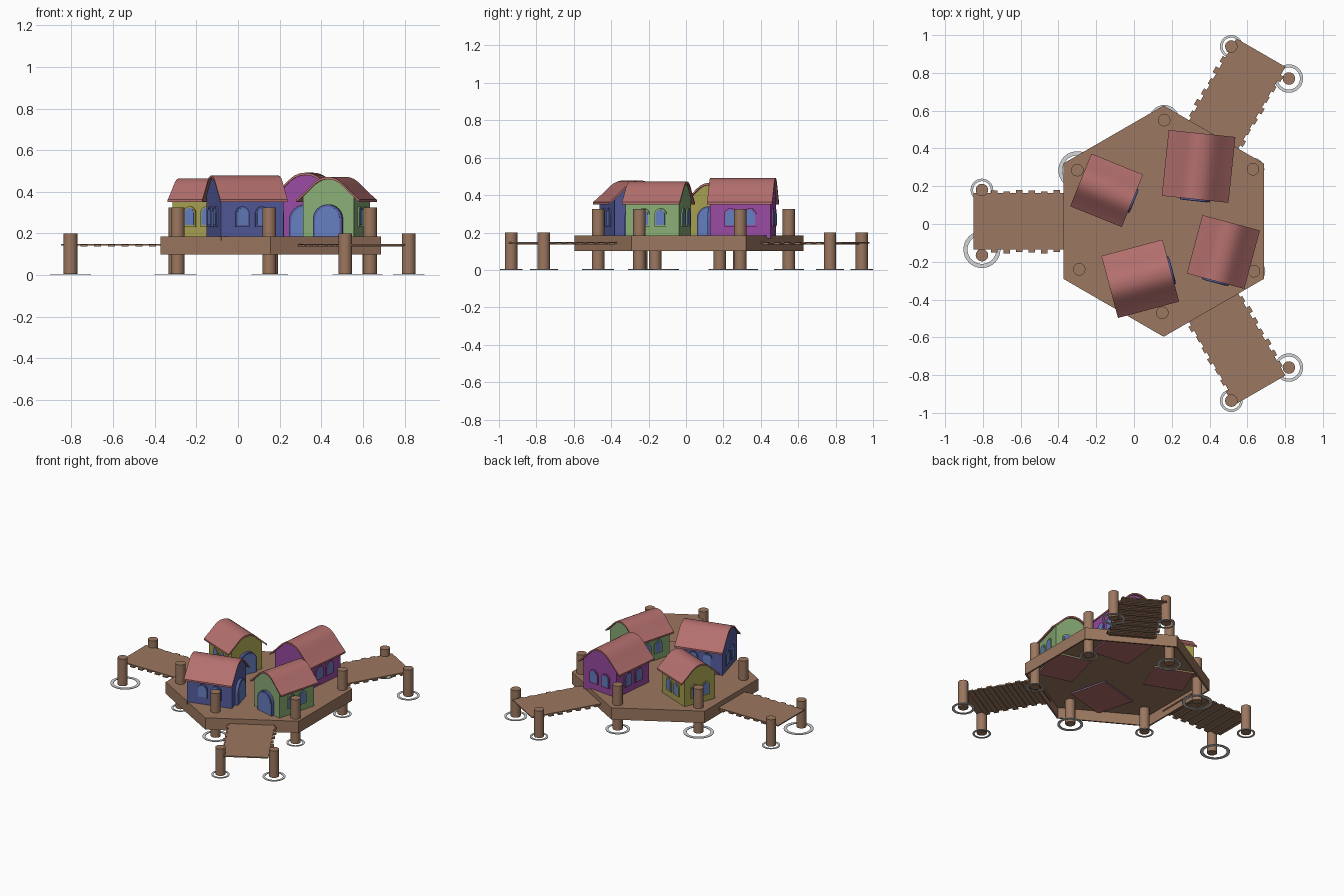
import bpy, bmesh, math
from mathutils import Matrix, Vector

if "Cube" in bpy.data.objects:
    bpy.data.objects.remove(bpy.data.objects["Cube"])

def material(name, rgb):
    m = bpy.data.materials.new(name)
    m.diffuse_color = (*rgb, 1)
    m.use_nodes = True
    m.node_tree.nodes["Principled BSDF"].inputs["Base Color"].default_value = m.diffuse_color
    return m

WOOD = material("brown wood", (0.33, 0.185, 0.115))
ROOF = material("dusty red roof", (0.45, 0.16, 0.155))
GLASS = material("blue glass", (0.13, 0.21, 0.52))
RIPPLE = material("pale ripple", (0.65, 0.66, 0.67))
YELLOW = material("yellow wall", (0.38, 0.35, 0.08))
PURPLE = material("purple wall", (0.32, 0.07, 0.36))
BLUE = material("blue wall", (0.09, 0.11, 0.34))
GREEN = material("green wall", (0.25, 0.42, 0.18))

DECK = 0.185
CENTRE = Vector((0.157, 0.015, 0))

def finish(name, bm, mat, matrix=None, smooth=False):
    bmesh.ops.recalc_face_normals(bm, faces=bm.faces)
    if matrix is not None:
        bm.transform(matrix)
    me = bpy.data.meshes.new(name)
    bm.to_mesh(me)
    bm.free()
    me.materials.append(mat)
    ob = bpy.data.objects.new(name, me)
    bpy.context.collection.objects.link(ob)
    if smooth:
        bpy.ops.object.select_all(action='DESELECT')
        ob.select_set(True)
        bpy.context.view_layer.objects.active = ob
        bpy.ops.object.shade_smooth_by_angle(angle=math.radians(35))
    return ob

def prism(name, pts, x0, x1, mat, matrix=None, smooth=False):
    """Extrude a (y, z) outline along x."""
    bm = bmesh.new()
    f = bm.faces.new([bm.verts.new((x0, y, z)) for y, z in pts])
    r = bmesh.ops.extrude_face_region(bm, geom=[f])
    bmesh.ops.translate(bm, vec=(x1 - x0, 0, 0),
                        verts=[v for v in r["geom"] if isinstance(v, bmesh.types.BMVert)])
    return finish(name, bm, mat, matrix, smooth)

def add_box(bm, x0, x1, y0, y1, z0, z1):
    m = Matrix.Translation(((x0 + x1) / 2, (y0 + y1) / 2, (z0 + z1) / 2)) @ \
        Matrix.Diagonal((x1 - x0, y1 - y0, z1 - z0, 1))
    bmesh.ops.create_cube(bm, size=1, matrix=m)

def arch(w, h):
    """Round-topped outline standing on z = 0."""
    r = w / 2
    return [(-r, 0), (r, 0)] + [(r * math.cos(a), h - r + r * math.sin(a))
                                for a in [math.pi * i / 12 for i in range(13)]]

# ---- hexagonal platform, hollow underneath
bm = bmesh.new()
ring = [CENTRE + Vector((0.612 * math.cos(a), 0.612 * math.sin(a), 0))
        for a in [math.pi / 2 + i * math.pi / 3 for i in range(6)]]
top = [bm.verts.new((p.x, p.y, DECK)) for p in ring]
low = [bm.verts.new((p.x, p.y, 0.10)) for p in ring]
bm.faces.new(top)
for i in range(6):
    j = (i + 1) % 6
    bm.faces.new((top[i], low[i], low[j], top[j]))
platform = finish("platform", bm, WOOD)
s = platform.modifiers.new("thickness", 'SOLIDIFY')
s.thickness, s.offset = 0.012, -1

# ---- posts with ripple rings
def post(name, x, y, height, ring_r, ring_y=None):
    bm = bmesh.new()
    bmesh.ops.create_cone(bm, cap_ends=True, segments=20, radius1=0.033, radius2=0.033,
                          depth=height - 0.006,
                          matrix=Matrix.Translation((x, y, (height + 0.006) / 2)))
    finish(name, bm, WOOD, smooth=True)
    bm = bmesh.new()
    loops = []
    for r, z in ((ring_r, 0), (ring_r, 0.004), (ring_r * 0.78, 0.004), (ring_r * 0.78, 0)):
        loops.append([bm.verts.new((x + r * math.cos(a), (y if ring_y is None else ring_y)
                      + r * math.sin(a), z)) for a in [2 * math.pi * i / 32 for i in range(32)]])
    for k in range(4):
        a, b = loops[k], loops[(k + 1) % 4]
        for i in range(32):
            j = (i + 1) % 32
            bm.faces.new((a[i], a[j], b[j], b[i]))
    finish(name + "_ripple", bm, RIPPLE)

for x, y, r in ((0.16, 0.55, 0.08), (0.63, 0.29, 0.06), (0.635, -0.25, 0.06),
                (0.15, -0.47, 0.085), (-0.29, -0.24, 0.06), (-0.30, 0.285, 0.10)):
    post("platform_post", x, y, 0.325, r)
for x, y, r, ry in ((-0.805, 0.18, 0.06, None), (-0.805, -0.165, 0.098, -0.135),
                    (0.515, 0.94, 0.06, None), (0.82, 0.77, 0.075, None),
                    (0.515, -0.935, 0.06, None), (0.82, -0.76, 0.075, None)):
    post("walkway_post", x, y, 0.20, r, ry)

# ---- three plank walkways
for angle, end in ((180, 1.007), (60, 1.03), (-60, 1.03)):
    bm = bmesh.new()
    add_box(bm, 0.515, end, -0.15, 0.15, 0.142, 0.150)
    for i in range(7):
        x = 0.55 + i * 0.066
        k = 0.004 * ((i * 5) % 3)
        add_box(bm, x, x + 0.034, -0.166 + k, 0.162 + k, 0.137, 0.147)
    finish("walkway", bm, WOOD, Matrix.Translation(CENTRE) @ Matrix.Rotation(math.radians(angle), 4, 'Z'))

# ---- houses: ridge along local x, door in the +x gable
PROFILE = [(0, 1), (0.1, 0.99), (0.2, 0.955), (0.3, 0.89), (0.4, 0.79), (0.5, 0.66),
           (0.6, 0.52), (0.7, 0.38), (0.8, 0.25), (0.9, 0.12), (1, 0)]

def house(name, x, y, angle, length, width, ridge, wall):
    place = Matrix.Translation((x, y, 0)) @ Matrix.Rotation(math.radians(angle), 4, 'Z')
    hw, eave, t = width / 2, 0.362, 0.012
    curve = [(-a * hw, eave + b * (ridge - eave)) for a, b in PROFILE[:0:-1]] + \
            [(a * hw, eave + b * (ridge - eave)) for a, b in PROFILE]
    under = [(p, z - t) for p, z in curve]
    # curved roof shell
    prism(name + "_roof", curve + under[::-1], -length / 2, length / 2, ROOF, place, True)
    # walls with gables that follow the roof
    w, hl = hw * 0.8, length / 2 - 0.012
    body = [(p, z + 0.003) for p, z in under if abs(p) <= w + 1e-5]
    prism(name + "_walls", [(-w, DECK - 0.014)] + body + [(w, DECK - 0.014)], -hl, hl, wall, place)
    # floor seen from below
    bm = bmesh.new()
    add_box(bm, -hl, hl, -w, w, 0.167, 0.172)
    finish(name + "_floor", bm, ROOF, place)

    def opening(part, turn, dist, side, z, wd, ht, depth, rim, frame):
        m = place @ Matrix.Rotation(math.radians(turn), 4, 'Z') @ Matrix.Translation((dist, side, z))
        prism(name + part + "_frame", arch(wd, ht), -0.004, depth, frame, m, True)
        inner = m @ Matrix.Translation((0, 0, rim if part == "_window" else 0.002))
        prism(name + part + "_pane", arch(wd - 2 * rim, ht - rim * (2 if part == "_window" else 1)),
              depth - 0.002, depth + 0.002, GLASS, inner, True)

    # door, then a pair of windows on each other side
    k = length / 0.32
    opening("_door", 0, hl, 0, DECK, 0.145 * k, 0.155, 0.02, 0.012, BLUE)
    for turn, dist in ((90, w), (180, hl), (270, w)):
        for side in (-0.047 * k, 0.047 * k):
            opening("_window", turn, dist, side, 0.232, 0.066 * k, 0.098, 0.008, 0.008, wall)

house("yellow_house", -0.145, 0.178, -22, 0.295, 0.30, 0.465, YELLOW)
house("purple_house", 0.342, 0.305, -96, 0.35, 0.355, 0.492, PURPLE)
house("blue_house", 0.033, -0.29, 15, 0.335, 0.34, 0.478, BLUE)
house("green_house", 0.473, -0.148, -105, 0.32, 0.315, 0.472, GREEN)
